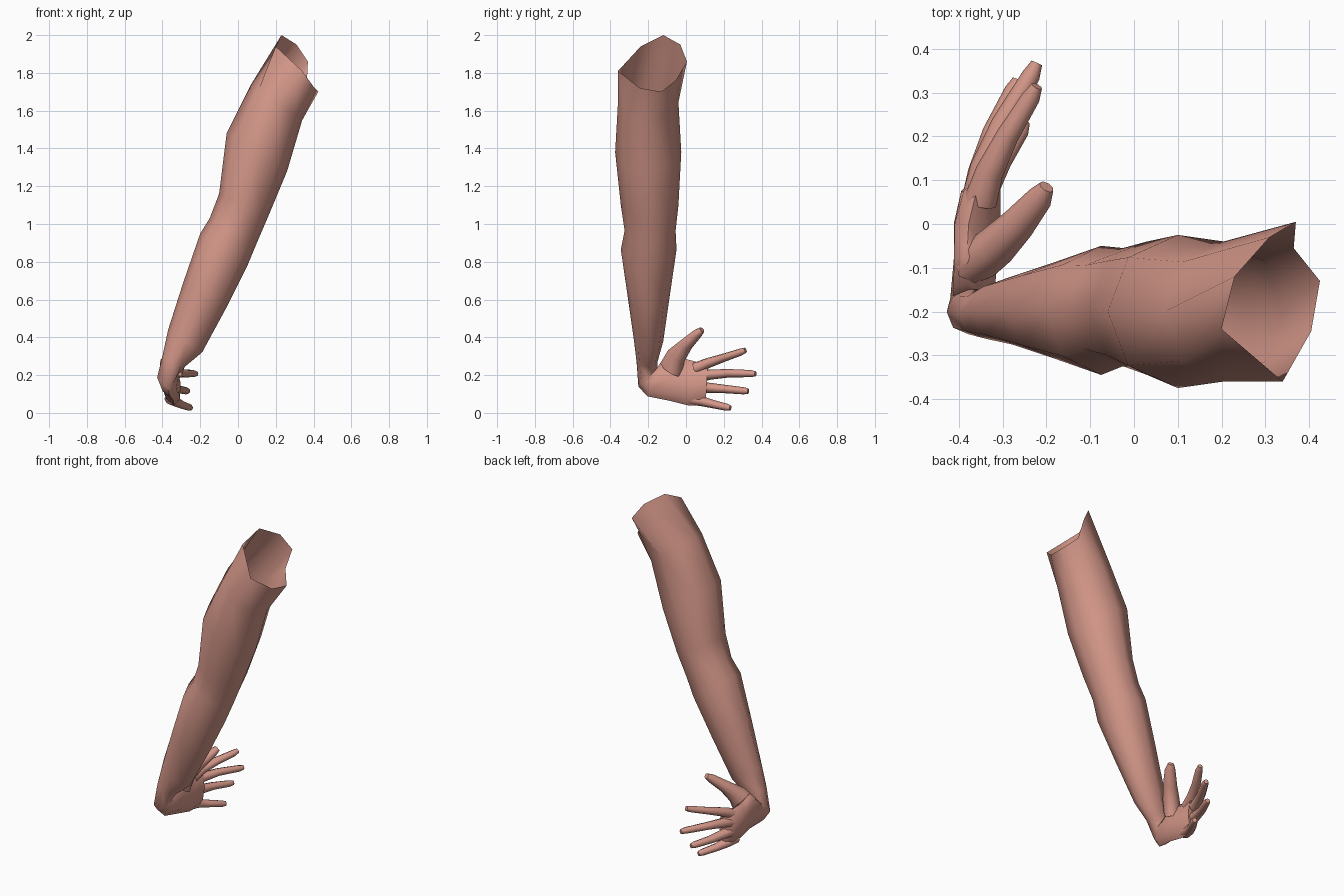
import bpy, bmesh, math
from mathutils import Vector

skin = bpy.data.materials.new("skin")
skin.diffuse_color = (0.66, 0.31, 0.25, 1)


def loft(name, rings, cap=True):
    """Skin a list of equal-sized point rings; optionally close the last one."""
    bm = bmesh.new()
    vs = [[bm.verts.new(p) for p in ring] for ring in rings]
    n = len(rings[0])
    for a, b in zip(vs, vs[1:]):
        for i in range(n):
            j = (i + 1) % n
            bm.faces.new((a[i], a[j], b[j], b[i]))
    if cap:
        bm.faces.new(vs[-1])
    bmesh.ops.recalc_face_normals(bm, faces=bm.faces)
    me = bpy.data.meshes.new(name)
    bm.to_mesh(me)
    bm.free()
    me.materials.append(skin)
    ob = bpy.data.objects.new(name, me)
    bpy.context.collection.objects.link(ob)
    bpy.ops.object.select_all(action='DESELECT')
    ob.select_set(True)
    bpy.context.view_layer.objects.active = ob
    bpy.ops.object.shade_smooth_by_angle(angle=math.radians(65))
    return ob


def oval(c, u, v, n=8):
    c, u, v = Vector(c), Vector(u), Vector(v)
    return [c + u * math.cos(2 * math.pi * i / n) + v * math.sin(2 * math.pi * i / n)
            for i in range(n)]


# Open shoulder rim, slanted and pinched at the armpit
rings = [[(0.425, -0.13, 1.70), (0.365, -0.055, 1.76), (0.37, 0.005, 1.86), (0.31, -0.03, 1.95),
          (0.23, -0.12, 2.0), (0.20, -0.24, 1.94), (0.34, -0.36, 1.81), (0.405, -0.245, 1.72)]]

# Upper arm, elbow and forearm: left x, left z, right x, right z, low y, high y
for lx, lz, rx, rz, y0, y1 in [
        (0.07, 1.74, 0.34, 1.55, -0.36, -0.04),
        (-0.06, 1.48, 0.26, 1.28, -0.375, -0.025),
        (-0.10, 1.16, 0.16, 1.04, -0.345, -0.04),
        (-0.15, 1.03, 0.10, 0.90, -0.325, -0.055),
        (-0.20, 0.95, 0.05, 0.78, -0.345, -0.05),
        (-0.29, 0.69, -0.06, 0.56, -0.31, -0.085),
        (-0.37, 0.44, -0.19, 0.32, -0.275, -0.12),
        (-0.40, 0.30, -0.28, 0.245, -0.262, -0.15)]:
    rings.append(oval(((lx + rx) / 2, (y0 + y1) / 2, (lz + rz) / 2),
                      ((rx - lx) / 2, 0, (rz - lz) / 2), (0, (y1 - y0) / 2, 0)))

# Bent wrist and palm: centre x, half thickness, bottom (y, z), top (y, z), lean in x
for x, t, by, bz, ty, tz, lean in [
        (-0.378, 0.05, -0.252, 0.14, -0.150, 0.235, 0.0),
        (-0.370, 0.05, -0.205, 0.088, -0.135, 0.265, -0.01),
        (-0.362, 0.05, -0.09, 0.065, -0.075, 0.315, -0.02),
        (-0.358, 0.053, 0.01, 0.04, 0.00, 0.285, -0.02),
        (-0.350, 0.045, 0.075, 0.04, 0.075, 0.265, -0.01),
        (-0.335, 0.028, 0.105, 0.06, 0.115, 0.25, 0.0)]:
    rings.append(oval((x, (by + ty) / 2, (bz + tz) / 2), (t, 0, 0),
                      (lean, (ty - by) / 2, (tz - bz) / 2)))
loft("arm_and_palm", rings)


def digit(name, path, radii):
    """Tapered six-sided tube along a path; radii are (thickness, width)."""
    pts = [Vector(p) for p in path]
    out = []
    for i, p in enumerate(pts):
        d = (pts[min(i + 1, len(pts) - 1)] - pts[max(i - 1, 0)]).normalized()
        u = d.cross(Vector((0, 0, 1))).normalized()
        v = u.cross(d)
        out.append(oval(p, u * radii[i][0], v * radii[i][1], 8))
    loft(name, out)


# Fingers curling towards +x, with blunt tips
finger_radii = [(0.038, 0.032), (0.032, 0.027), (0.026, 0.022), (0.021, 0.019), (0.013, 0.014)]
for name, path in {
    "index_finger": [(-0.352, 0.05, 0.235), (-0.33, 0.12, 0.265), (-0.29, 0.20, 0.292),
                     (-0.235, 0.29, 0.322), (-0.222, 0.315, 0.332)],
    "middle_finger": [(-0.355, 0.06, 0.19), (-0.342, 0.13, 0.203), (-0.30, 0.23, 0.21),
                      (-0.235, 0.34, 0.208), (-0.222, 0.368, 0.207)],
    "ring_finger": [(-0.355, 0.06, 0.135), (-0.347, 0.12, 0.133), (-0.32, 0.21, 0.126),
                    (-0.275, 0.305, 0.117), (-0.265, 0.33, 0.115)],
    "little_finger": [(-0.352, 0.02, 0.075), (-0.34, 0.08, 0.063), (-0.305, 0.145, 0.046),
                      (-0.26, 0.215, 0.03), (-0.25, 0.235, 0.026)],
}.items():
    digit(name, path, finger_radii)

# Thumb reaching up and away from the palm
digit("thumb", [(-0.352, -0.08, 0.235), (-0.315, -0.05, 0.305), (-0.265, 0.0, 0.362),
                (-0.215, 0.06, 0.420), (-0.20, 0.085, 0.440)],
      [(0.05, 0.075), (0.048, 0.056), (0.04, 0.036), (0.03, 0.026), (0.018, 0.016)])
